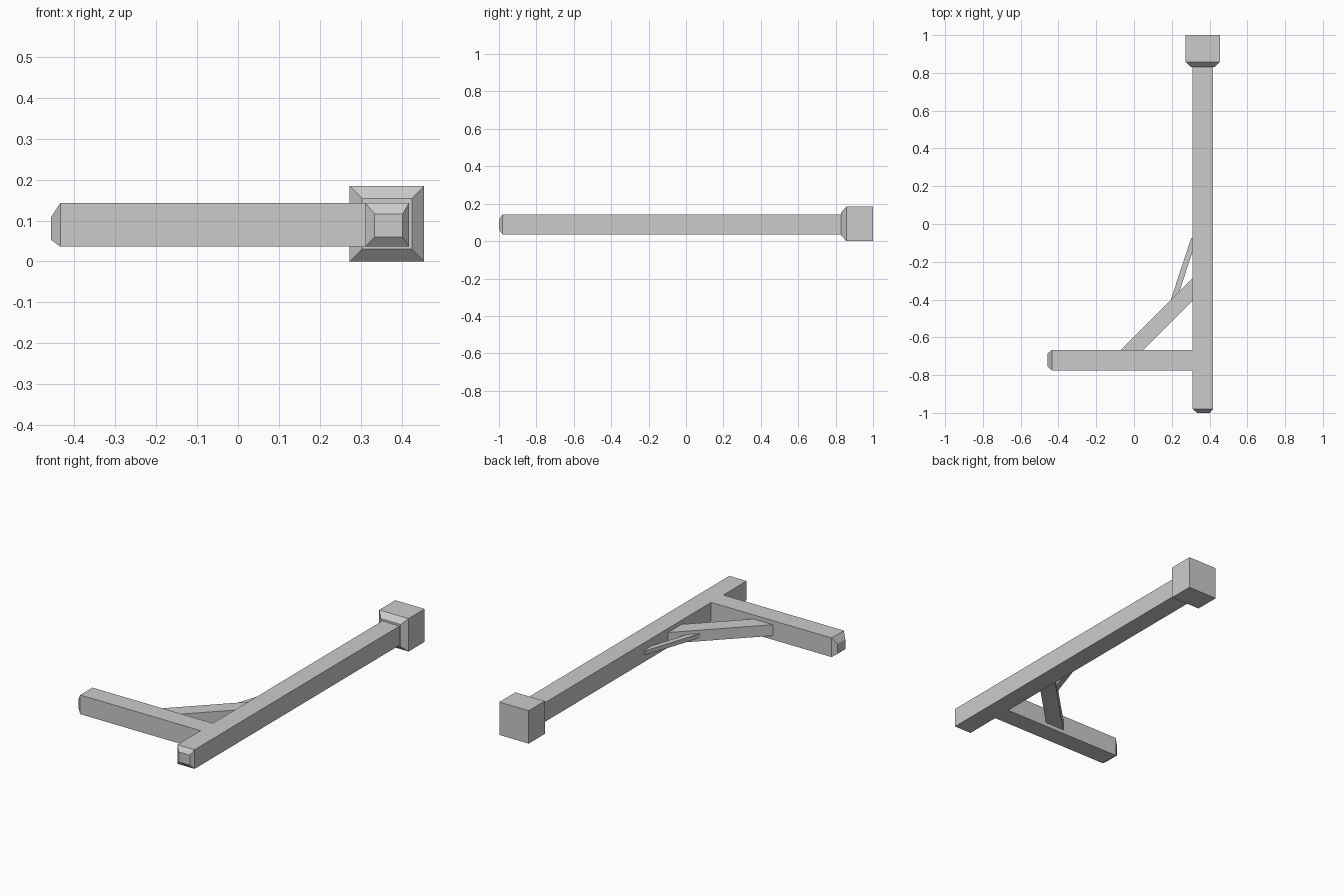
import bpy, bmesh
from mathutils import Vector

if "Cube" in bpy.data.objects:
    bpy.data.objects.remove(bpy.data.objects["Cube"])

mat = bpy.data.materials.new("plain grey")
mat.diffuse_color = (0.6, 0.6, 0.6, 1)
mat.use_nodes = True
mat.node_tree.nodes["Principled BSDF"].inputs["Base Color"].default_value = mat.diffuse_color


def finish(name, bm):
    bmesh.ops.recalc_face_normals(bm, faces=bm.faces)
    me = bpy.data.meshes.new(name)
    bm.to_mesh(me)
    bm.free()
    me.materials.append(mat)
    ob = bpy.data.objects.new(name, me)
    bpy.context.collection.objects.link(ob)


def loft(name, rings):
    """Skin a row of four-cornered rings and cap both ends."""
    bm = bmesh.new()
    loops = [[bm.verts.new(p) for p in r] for r in rings]
    for a, b in zip(loops, loops[1:]):
        for i in range(4):
            j = (i + 1) % 4
            bm.faces.new((a[i], a[j], b[j], b[i]))
    bm.faces.new(loops[0])
    bm.faces.new(loops[-1])
    finish(name, bm)


def ring_y(y, x0, x1, z0, z1):
    return [(x0, y, z0), (x1, y, z0), (x1, y, z1), (x0, y, z1)]


def ring_x(x, y0, y1, z0, z1):
    return [(x, y0, z0), (x, y1, z0), (x, y1, z1), (x, y0, z1)]


def slab(name, outline, z0, z1):
    """Extrude a flat outline upward."""
    bm = bmesh.new()
    f = bm.faces.new([bm.verts.new((x, y, z0)) for x, y in outline])
    top = bmesh.ops.extrude_face_region(bm, geom=[f])["geom"]
    bmesh.ops.translate(bm, vec=Vector((0, 0, z1 - z0)),
                        verts=[v for v in top if isinstance(v, bmesh.types.BMVert)])
    finish(name, bm)


# Long post with tapered tip
loft("post", [ring_y(-1, 0.334, 0.402, 0.06, 0.116),
              ring_y(-0.98, 0.311, 0.418, 0.036, 0.143),
              ring_y(0.85, 0.311, 0.418, 0.036, 0.143)])

# Square foot block with chamfered collar
loft("foot_block", [ring_y(0.83, 0.303, 0.425, 0.03, 0.154),
                    ring_y(0.858, 0.273, 0.455, 0, 0.184),
                    ring_y(1, 0.273, 0.455, 0, 0.184)])

# Side arm with tapered tip
loft("side_arm", [ring_x(-0.457, -0.755, -0.685, 0.053, 0.108),
                  ring_x(-0.434, -0.775, -0.667, 0.036, 0.143),
                  ring_x(0.33, -0.775, -0.667, 0.036, 0.143)])

# Diagonal brace between arm and post
slab("diagonal_brace", [(-0.085, -0.682), (0.035, -0.682),
                        (0.325, -0.392), (0.325, -0.272)], 0.058, 0.12)

# Thin strut from brace to post
slab("thin_strut", [(0.303, -0.075), (0.325, -0.075), (0.325, -0.1),
                    (0.311, -0.142), (0.222, -0.415), (0.19, -0.415)], 0.077, 0.101)
